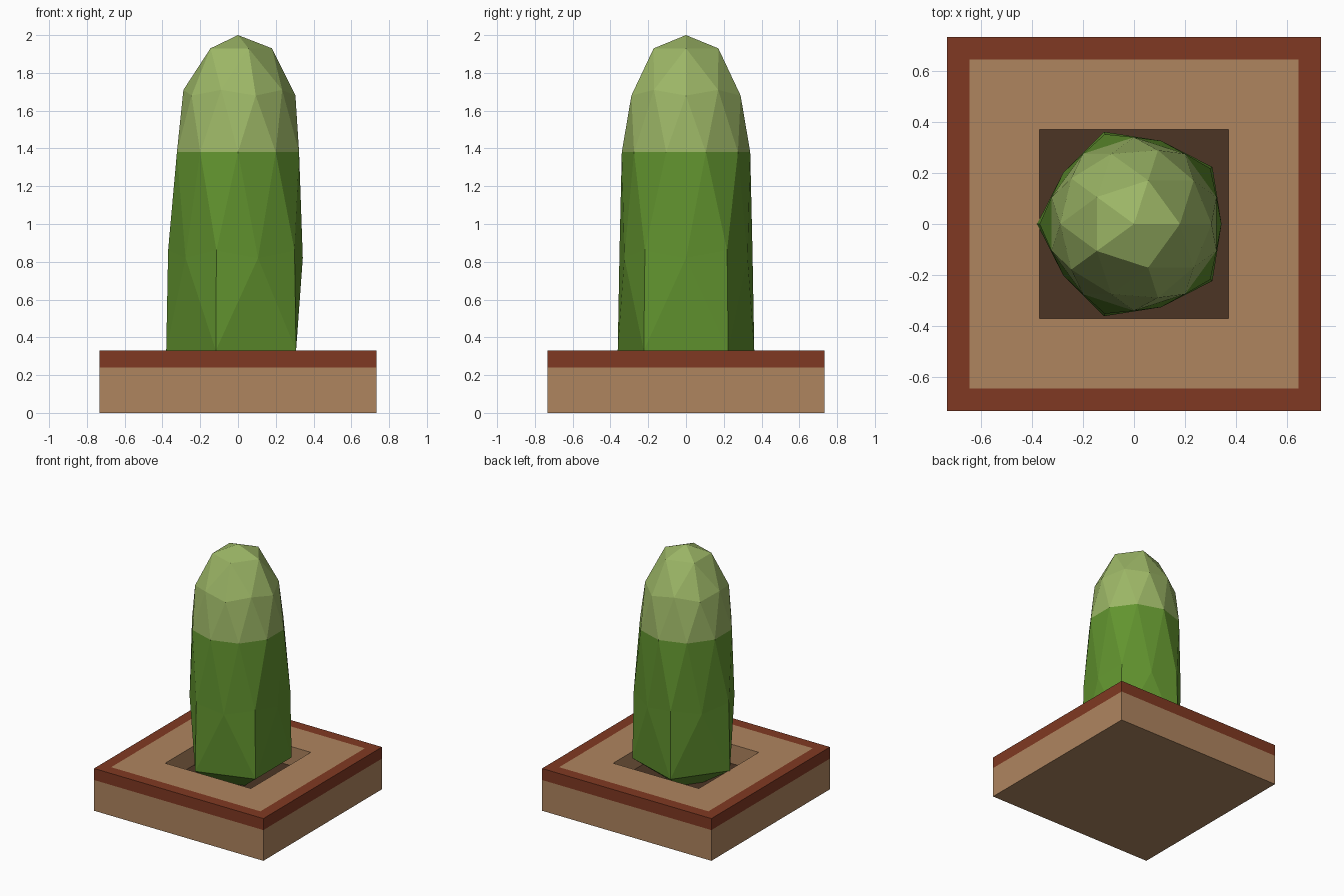
import bpy, bmesh, math

if "Cube" in bpy.data.objects:
    bpy.data.objects.remove(bpy.data.objects["Cube"])


def material(name, hex_code):
    def lin(c):
        c /= 255
        return c / 12.92 if c <= 0.04045 else ((c + 0.055) / 1.055) ** 2.4
    m = bpy.data.materials.new(name)
    m.diffuse_color = [lin(int(hex_code[i:i + 2], 16)) for i in (0, 2, 4)] + [1]
    m.use_nodes = True
    m.node_tree.nodes["Principled BSDF"].inputs["Base Color"].default_value = m.diffuse_color
    return m


def add_object(name, bm, mats):
    me = bpy.data.meshes.new(name)
    bm.to_mesh(me)
    bm.free()
    for m in mats:
        me.materials.append(m)
    ob = bpy.data.objects.new(name, me)
    bpy.context.collection.objects.link(ob)
    return ob


tan = material("tan wood", "AF855F")
red = material("red brown rim", "803922")
soil = material("dark soil", "4C3525")
light = material("pale green", "9CB666")
dark = material("leaf green", "62942F")

# square planter: rings of (half width, height), one colour per band
H, RIM, HOLE, TOP = 0.732, 0.645, 0.37, 0.33
profile = [(H, 0), (H, 0.24), (H, TOP), (RIM, TOP), (HOLE, TOP), (HOLE, 0.18)]
bands = [0, 1, 1, 0, 0]
bm = bmesh.new()
rings = [[bm.verts.new((sx * h, sy * h, z))
          for sx, sy in ((-1, -1), (1, -1), (1, 1), (-1, 1))] for h, z in profile]
for a, b, mi in zip(rings, rings[1:], bands):
    for i in range(4):
        j = (i + 1) % 4
        bm.faces.new((a[i], a[j], b[j], b[i])).material_index = mi
bm.faces.new(rings[0][::-1])               # underside
bm.faces.new(rings[-1]).material_index = 2  # soil floor
add_object("planter_base", bm, [tan, red, soil])

# bush: ico sphere whose rings are moved to new (height, radius)
remap = [(1.0, 2.0, 0), (0.8507, 1.93, 0.18), (0.5257, 1.71, 0.289),
         (0.4472, 1.68, 0.304), (0.0, 1.38, 0.34), (-0.4472, 0.86, 0.37),
         (-0.5257, 0.82, 0.343), (-0.8507, 0.33, 0.38), (-1.0, 0.08, 0)]
bm = bmesh.new()
bmesh.ops.create_icosphere(bm, subdivisions=2, radius=1)
for v in bm.verts:
    _, z, r = min(remap, key=lambda t: abs(t[0] - v.co.z))
    a = math.atan2(v.co.y, v.co.x)
    v.co = (r * math.cos(a), r * math.sin(a), z)
for f in bm.faces:
    f.material_index = 0 if f.calc_center_median().z > 1.38 else 1
add_object("bush", bm, [light, dark])
